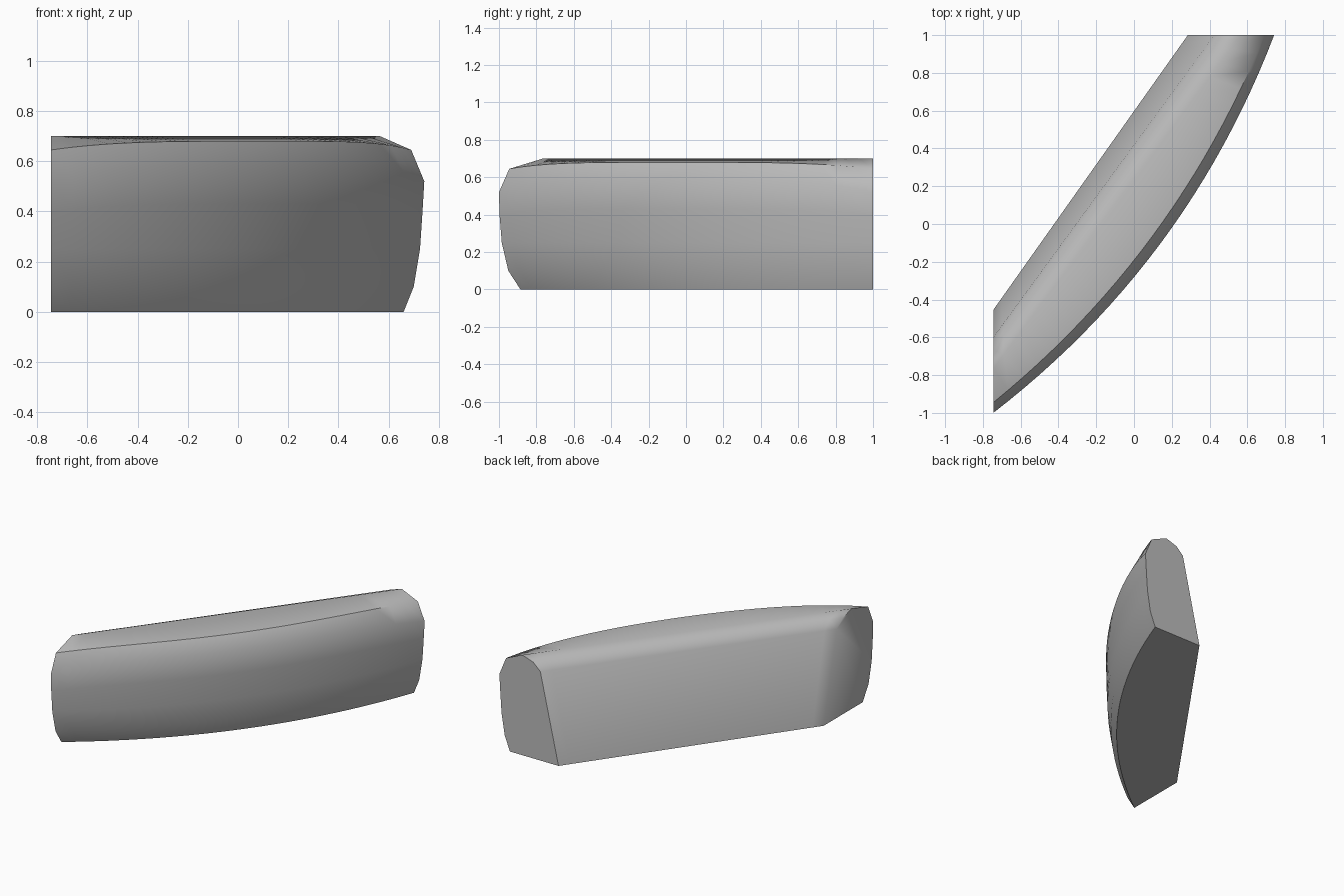
import bpy, bmesh, math
from mathutils import Vector

cube = bpy.data.objects.get("Cube")
if cube:
    bpy.data.objects.remove(cube, do_unlink=True)

# One flat grey upholstery colour
grey = bpy.data.materials.new("cushion_grey")
grey.use_nodes = True
colour = (0.5, 0.5, 0.5, 1)
grey.diffuse_color = colour
grey.node_tree.nodes["Principled BSDF"].inputs["Base Color"].default_value = colour

# Cross-section from the back foot over the top to the front foot:
# (offset at left-hand end in y, offset at back end in x, height, bulge, mid-length rise)
PROFILE = [
    (0.000, 0.000, 0.000, 0.000, 0.00),
    (0.145, 0.140, 0.620, 0.000, 0.00),
    (0.210, 0.195, 0.672, 0.000, 0.00),
    (0.310, 0.280, 0.700, 0.000, 0.00),
    (0.490, 0.405, 0.645, 0.155, 0.035),
    (0.545, 0.457, 0.520, 0.175, 0.07),
    (0.542, 0.450, 0.400, 0.176, 0.03),
    (0.530, 0.440, 0.250, 0.176, 0.00),
    (0.495, 0.415, 0.100, 0.176, 0.00),
    (0.430, 0.375, 0.000, 0.176, 0.00),
]
SEGMENTS = 24
OUTWARD = Vector((0.80, -0.60, 0))


def section(s):
    """Points of the cross-section at length fraction s."""
    t = 2 * s - 1
    points = []
    for off_y, off_x, z, bulge, rise in PROFILE:
        start = Vector((-0.745, -0.455 - off_y, z))
        end = Vector((0.285 + off_x, 1.0, z))
        p = start.lerp(end, s) + OUTWARD * bulge * (1 - t * t)
        p.z += rise * (1 - t ** 4)
        points.append(p)
    return points


# Loft the bowed cushion between its two flat mitred ends
bm = bmesh.new()
rings = [[bm.verts.new(p) for p in section(i / SEGMENTS)] for i in range(SEGMENTS + 1)]
count = len(PROFILE)
for a, b in zip(rings, rings[1:]):
    for k in range(count):
        n = (k + 1) % count
        bm.faces.new((a[k], a[n], b[n], b[k]))
bm.faces.new(rings[0])
bm.faces.new(rings[-1])
bmesh.ops.recalc_face_normals(bm, faces=bm.faces)
mesh = bpy.data.meshes.new("curved_cushion")
bm.to_mesh(mesh)
bm.free()
mesh.materials.append(grey)

cushion = bpy.data.objects.new("curved_cushion", mesh)
bpy.context.collection.objects.link(cushion)
bpy.ops.object.select_all(action="DESELECT")
cushion.select_set(True)
bpy.context.view_layer.objects.active = cushion
bpy.ops.object.shade_smooth_by_angle(angle=math.radians(50))
